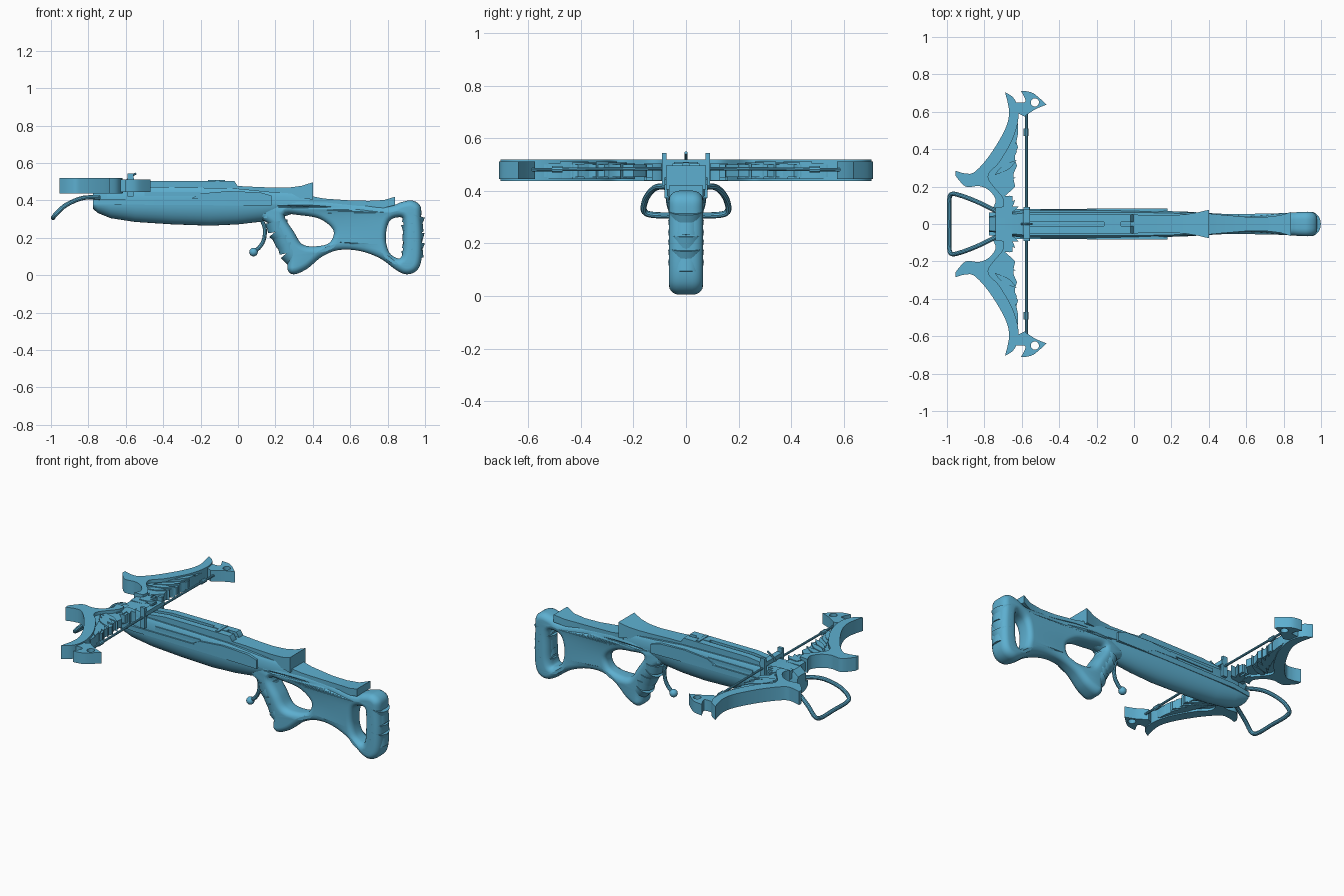
import bpy, bmesh, math
from mathutils import Vector, Matrix

cube = bpy.data.objects.get("Cube")
if cube:
    bpy.data.objects.remove(cube, do_unlink=True)

blue = bpy.data.materials.new("sky_blue")
blue.use_nodes = True
COLOUR = (0.11, 0.43, 0.63, 1)
blue.diffuse_color = COLOUR
for node in blue.node_tree.nodes:
    if node.type == 'BSDF_PRINCIPLED':
        node.inputs["Base Color"].default_value = COLOUR
SIDE_ON = Matrix.Rotation(math.pi / 2, 4, 'X')


def finish(name, bm, mirror=False):
    """Weld, shade and link a part; optionally mirror it across the middle."""
    bmesh.ops.remove_doubles(bm, verts=bm.verts, dist=0.0002)
    bmesh.ops.recalc_face_normals(bm, faces=bm.faces)
    mesh = bpy.data.meshes.new(name)
    bm.to_mesh(mesh)
    bm.free()
    mesh.materials.clear()
    mesh.materials.append(blue)
    for poly in mesh.polygons:
        poly.material_index = 0
    mesh.shade_smooth()
    mesh.set_sharp_from_angle(angle=math.radians(35))
    obj = bpy.data.objects.new(name, mesh)
    bpy.context.collection.objects.link(obj)
    if mirror:
        mod = obj.modifiers.new("Mirror", 'MIRROR')
        mod.use_axis = (False, True, False)
        mod.use_mirror_merge = False
    return obj


def smooth(points, closed=True, steps=6, dims=2):
    """Pass a smooth line through points; an extra value marks a corner."""
    pos = [Vector(p[:dims]) for p in points]
    count = len(pos)

    def tangent(i):
        if len(points[i]) > dims:
            return pos[i] * 0
        if closed:
            return (pos[(i + 1) % count] - pos[i - 1]) / 2
        return (pos[min(i + 1, count - 1)] - pos[max(i - 1, 0)]) / 2
    out = []
    for i in range(count if closed else count - 1):
        j = (i + 1) % count
        for s in range(steps):
            t = s / steps
            u = t * t * (3 - 2 * t)
            out.append(pos[i] * (1 - u) + pos[j] * u
                       + tangent(i) * t * (1 - t) ** 2
                       - tangent(j) * t * t * (1 - t))
    return out if closed else out + [pos[-1]]


def curve_mesh(lines, closed, **settings):
    """Turn outlines or paths into a bmesh through a curve."""
    curve = bpy.data.curves.new("helper", 'CURVE')
    for key, value in settings.items():
        setattr(curve, key, value)
    for line in lines:
        spline = curve.splines.new('POLY')
        spline.points.add(len(line) - 1)
        for point, co in zip(spline.points, line):
            point.co = (*co, 1) if len(co) == 3 else (*co, 0, 1)
        spline.use_cyclic_u = closed
    obj = bpy.data.objects.new("helper", curve)
    bpy.context.collection.objects.link(obj)
    graph = bpy.context.evaluated_depsgraph_get()
    mesh = bpy.data.meshes.new_from_object(obj.evaluated_get(graph))
    bm = bmesh.new()
    bm.from_mesh(mesh)
    bpy.data.objects.remove(obj, do_unlink=True)
    bpy.data.meshes.remove(mesh)
    return bm


def slab(name, loops, low, high, mirror=True):
    """Flat plate seen from above, between two heights."""
    bm = curve_mesh(loops, True, dimensions='2D', fill_mode='BOTH', extrude=(high - low) / 2)
    bmesh.ops.translate(bm, verts=bm.verts, vec=(0, 0, (low + high) / 2))
    return finish(name, bm, mirror)


def tube(name, points, radius, closed=False, mirror=False):
    line = smooth(points, closed, dims=3)
    return finish(name, curve_mesh([line], closed, dimensions='3D', bevel_depth=radius,
                                   bevel_resolution=3, use_fill_caps=True), mirror)


def loft(name, section, stations, mirror=False):
    """Join scaled sections along x; station = x, half width, bottom, top."""
    bm = bmesh.new()
    rings = [[bm.verts.new((x, a * w, low + b * (top - low))) for a, b in section]
             for x, w, low, top in stations]
    for r, s in zip(rings, rings[1:]):
        for i in range(len(section)):
            j = (i + 1) % len(section)
            bm.faces.new((r[i], r[j], s[j], s[i]))
    bm.faces.new(rings[0])
    bm.faces.new(rings[-1])
    return finish(name, bm, mirror)


BOX = [(-1, 0), (1, 0), (1, 1), (-1, 1)]
CHAMFER = [(-1, 0), (1, 0), (1, .7), (.85, 1), (-.85, 1), (-1, .7)]
HULL = [(math.cos(a), 1 - math.sin(a)) for a in [math.pi * k / 16 for k in range(17)]]


def block(name, x0, x1, y0, y1, low, high, mirror=False):
    bm = bmesh.new()
    bmesh.ops.create_cube(bm, size=1)
    for v in bm.verts:
        v.co = ((x0 + x1) / 2 + v.co.x * (x1 - x0), (y0 + y1) / 2 + v.co.y * (y1 - y0),
                (low + high) / 2 + v.co.z * (high - low))
    return finish(name, bm, mirror)


# Skeleton stock with grip, belly and butt; wide at grip and butt, slim between
outline = [(.12, .4, 1), (.36, .41), (.6, .39), (.8, .37), (.87, .39), (.93, .4), (.975, .37),
           (.98, .3), (.985, .2), (.98, .08), (.955, .025), (.905, .005), (.85, .025),
           (.76, .09), (.65, .13), (.54, .135), (.45, .1), (.37, .035), (.3, .005),
           (.265, .03), (.265, .1), (.22, .2), (.17, .27), (.12, .3, 1)]
grip_hole = [(.25, .32), (.34, .32), (.44, .3), (.51, .24), (.49, .175), (.42, .155),
             (.345, .165), (.3, .23)]
butt_hole = [(.87, .31), (.81, .29), (.79, .2), (.81, .12), (.86, .09), (.88, .12),
             (.885, .2), (.885, .28)]
bm = curve_mesh([smooth(p) for p in (outline, grip_hole, butt_hole)], True, dimensions='2D',
                fill_mode='BOTH', extrude=.02, bevel_depth=.034, bevel_resolution=4,
                offset=-.034)
bmesh.ops.transform(bm, matrix=SIDE_ON, verts=bm.verts)
for v in bm.verts:
    v.co.y *= .98 + .22 * math.cos((v.co.x - .27) / .66 * math.tau)
finish("stock", bm)


# Wrapped bindings: tilted, slightly tapered bands
def wraps(name, start, end, radius, count):
    start, end = Vector(start), Vector(end)
    axis = (end - start).normalized()
    for i in range(count):
        bm = bmesh.new()
        bmesh.ops.create_cone(bm, cap_ends=True, segments=28, radius1=radius,
                              radius2=radius * .9, depth=(end - start).length / count * 1.25)
        lean = Matrix.Rotation((.3, -.2, .15)[i % 3], 4, 'Y')
        turn = axis.to_track_quat('Z', 'Y').to_matrix().to_4x4()
        place = Matrix.Translation(start.lerp(end, (i + .5) / count))
        widen = Matrix.Diagonal((1, 1.13, 1, 1))
        bmesh.ops.transform(bm, matrix=place @ widen @ lean @ turn, verts=bm.verts)
        finish(f"{name}_{i + 1}", bm)


wraps("grip_wrap", (.2, 0, .28), (.302, 0, .09), .06, 5)
wraps("butt_wrap", (.935, 0, .32), (.935, 0, .09), .058, 5)

# Fore-end hull and deck
loft("fore_end", HULL, [(-.775, .055, .355, .385), (-.75, .062, .333, .385),
                        (-.68, .07, .305, .385), (-.55, .076, .285, .385),
                        (-.35, .078, .272, .385), (-.15, .078, .265, .385),
                        (0, .075, .272, .385), (.13, .07, .287, .385),
                        (.25, .06, .315, .385), (.38, .05, .36, .385)])
loft("deck_ledge", BOX, [(-.775, .06, .378, .408), (-.65, .08, .378, .408),
                         (.18, .08, .372, .408)])
loft("body", CHAMFER, [(-.7, .06, .4, .46), (-.6, .072, .4, .475), (-.02, .072, .4, .465),
                       (.18, .07, .38, .445), (.38, .056, .37, .43)])

# Twin bolt rails with a groove between, and the latch
rail = loft("bolt_rail", BOX, [(-.58, .02, .46, .49), (-.45, .02, .46, .505),
                               (-.02, .02, .46, .505), (.0, .02, .46, .475)], True)
for v in rail.data.vertices:
    v.co.y += .032
block("latch", -.16, -.07, -.012, .012, .46, .508)
block("latch_pin", -.12, -.1, -.045, .045, .48, .51)

# Rear sight block and cheek cap, both waisted
loft("rear_block", BOX, [(-.02, .052, .43, .478), (.08, .046, .43, .473), (.2, .046, .43, .468),
                         (.28, .052, .42, .47), (.34, .062, .41, .478), (.4, .076, .405, .497)])
loft("cheek_cap", BOX, [(.38, .058, .39, .425), (.46, .05, .39, .41), (.6, .038, .375, .4),
                        (.7, .037, .365, .398), (.78, .046, .36, .402), (.84, .064, .375, .42)])

# Raised side plates
plate = [(-.25, .41), (-.2, .437), (-.05, .45), (.12, .443), (.18, .425), (.18, .372),
         (-.02, .375), (-.08, .405)]
bm = curve_mesh([plate], True, dimensions='2D', fill_mode='BOTH', extrude=.082)
bmesh.ops.transform(bm, matrix=SIDE_ON, verts=bm.verts)
finish("side_plate", bm)
block("side_rod", -.5, -.2, .07, .078, .425, .445, True)

# Front riser
loft("riser", CHAMFER, [(-.775, .042, .4, .465), (-.74, .045, .4, .495), (-.66, .06, .4, .5),
                        (-.58, .07, .4, .49)])
block("riser_arm", -.74, -.65, .03, .15, .45, .5, True)

# Swept limbs with hooked ends
blade = [(-.69, .705, 1), (-.645, .675), (-.62, .62), (-.622, .54), (-.655, .44), (-.72, .33),
         (-.78, .25), (-.7, .14), (-.7, .09, 1), (-.755, .085, 1), (-.74, .13), (-.775, .18),
         (-.83, .203), (-.9, .2), (-.955, .26, 1), (-.955, .285, 1), (-.9, .27), (-.85, .28),
         (-.77, .37), (-.69, .505), (-.668, .6)]
slab("limb", [smooth(blade)], .438, .52)
web = [(-.8, .21), (-.78, .27), (-.69, .4), (-.64, .56), (-.62, .53, 1), (-.632, .46),
       (-.62, .41, 1), (-.637, .36), (-.625, .31, 1), (-.645, .26), (-.635, .2, 1), (-.72, .13),
       (-.75, .17)]
slab("limb_web", [smooth(web)], .452, .5)


# Feather leaves on the limbs and around the riser
def leaf(name, root, tip, width, low, high):
    root, tip = Vector(root), Vector(tip)
    side = (tip - root).orthogonal().normalized() * width
    points = [(*root, 1), root.lerp(tip, .45) + side, (*tip, 1), root.lerp(tip, .55) - side]
    slab(name, [smooth(points)], low, high)


for i in range(7):
    leaf(f"limb_feather_{i + 1}", (-.785 + .02 * i, .19 + .036 * i),
         (-.632 + .002 * i, .25 + .046 * i), .017, .445, .505 + .003 * (i % 3))
for i in range(4):
    angle = math.radians(20 + 24 * i)
    leaf(f"riser_feather_{i + 1}", (-.7, .06),
         (-.7 + .09 * math.cos(angle), .06 + .1 * math.sin(angle)), .014, .44, .505)

# Limb tips with a round eye
tip = [(-.605, .712, 1), (-.54, .7), (-.468, .638, 1), (-.53, .612), (-.585, .575, 1),
       (-.635, .6, 1), (-.63, .65, 1), (-.58, .655)]
eye = [(-.53 + .022 * math.cos(k * math.tau / 16), .65 + .022 * math.sin(k * math.tau / 16))
       for k in range(16)]
slab("limb_tip", [smooth(tip), eye], .445, .512)

# Bowstring, sleeves and string posts
tube("bowstring", [(-.575, -.64, .48), (-.575, 0, .485), (-.575, .64, .48)], .007)
tube("string_sleeve", [(-.577, .47, .482), (-.577, .51, .482)], .013, mirror=True)
block("string_bridge", -.59, -.555, -.09, .09, .495, .52)
block("string_post", -.59, -.56, .075, .092, .42, .545, True)
tube("front_sight", [(-.6, 0, .5), (-.575, 0, .525), (-.545, 0, .545)], .006)

# Foot stirrup and trigger
tube("stirrup", [(-.74, .07, .415), (-.83, .115, .413), (-.92, .15, .375), (-.975, .16, .325),
                 (-.988, .12, .308), (-.988, 0, .308), (-.988, -.12, .308), (-.975, -.16, .325),
                 (-.92, -.15, .375), (-.83, -.115, .413), (-.74, -.07, .415)], .012)
tube("trigger", [(.12, 0, .31), (.143, 0, .25), (.138, 0, .19), (.115, 0, .15),
                 (.085, 0, .125)], .011)
bm = bmesh.new()
bmesh.ops.create_uvsphere(bm, u_segments=20, v_segments=12, radius=.023,
                          matrix=Matrix.Translation((.083, 0, .124)))
finish("trigger_ball", bm)
